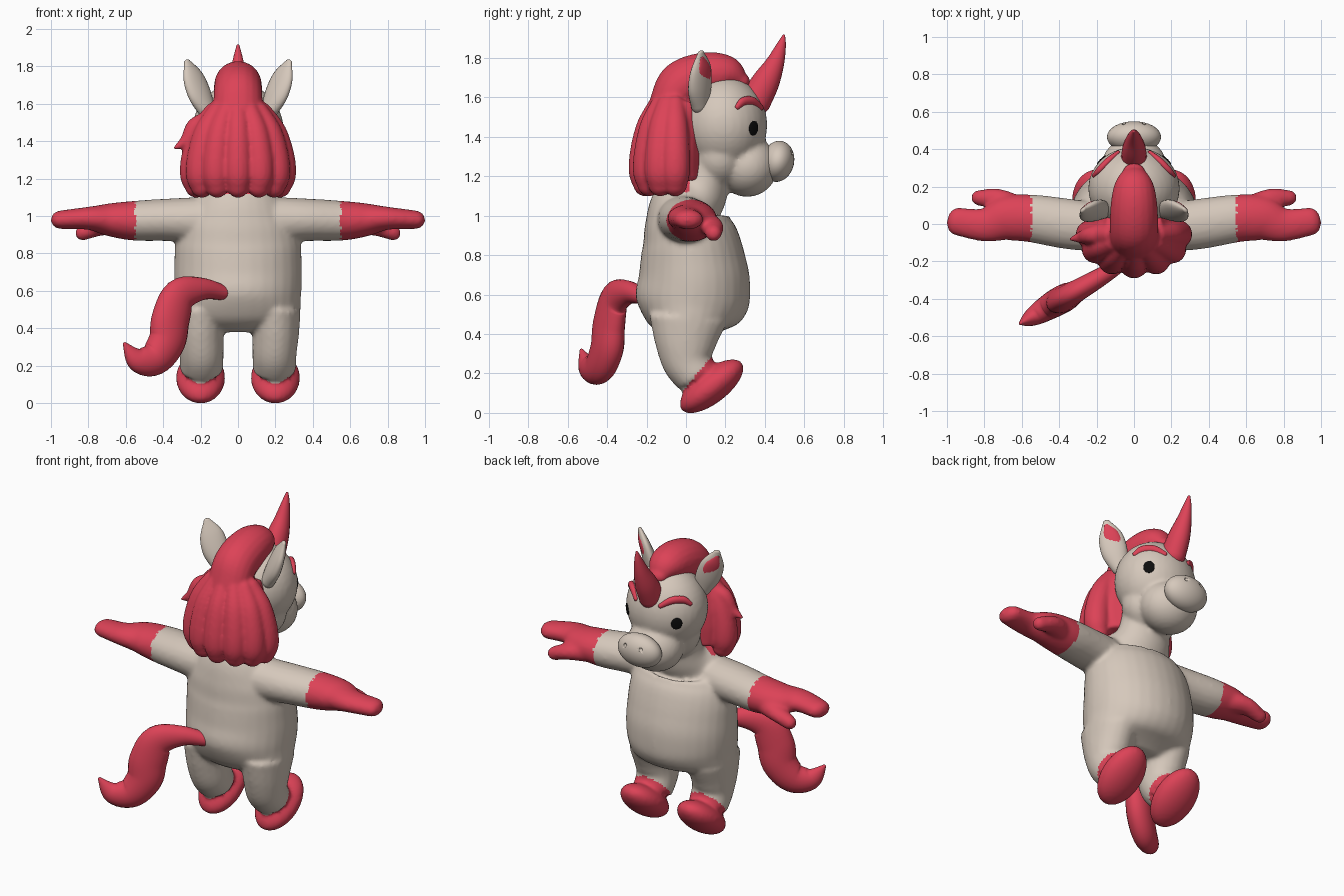
import bpy, bmesh, math
from mathutils import Vector, Matrix, Euler

cube = bpy.data.objects.get("Cube")
if cube:
    bpy.data.objects.remove(cube)


def material(name, rgb):
    m = bpy.data.materials.new(name)
    m.use_nodes = True
    m.diffuse_color = (*rgb, 1)
    m.node_tree.nodes["Principled BSDF"].inputs["Base Color"].default_value = (*rgb, 1)
    return m


CREAM = material("warm cream", (0.67, 0.58, 0.50))
RED = material("raspberry red", (0.72, 0.055, 0.095))
BLACK = material("eye black", (0.004, 0.004, 0.004))
X, Y = Vector((1, 0, 0)), Vector((0, 1, 0))


def spline(a, b, c, d, t):
    return 0.5 * (2 * b + (c - a) * t + (2 * a - 5 * b + 4 * c - d) * t * t
                  + (3 * b - a - 3 * c + d) * t ** 3)


def tube(bm, pts, side, steps=6, segs=20, caps=True):
    """Smooth elliptical tube; each point is x, y, z, half width along side, half depth."""
    p = [pts[0], *pts, pts[-1]]
    path = [[spline(*(p[i + k][j] for k in range(4)), s / steps) for j in range(5)]
            for i in range(len(pts) - 1) for s in range(steps)] + [list(pts[-1])]
    pos = [Vector(q[:3]) for q in path]
    rings = []
    for i, q in enumerate(path):
        t = (pos[min(i + 1, len(pos) - 1)] - pos[max(i - 1, 0)]).normalized()
        rings.append((pos[i], t, max(q[3], 0.002), max(q[4], 0.002)))
    if caps:
        def dome(ring, sign):
            c, t, a, b = ring
            return [(c + t * sign * min(a, b) * math.sin(u), t, a * math.cos(u), b * math.cos(u))
                    for u in (0.4, 0.8, 1.15, 1.4)]
        rings = dome(rings[0], -1)[::-1] + rings + dome(rings[-1], 1)
    loops = []
    for c, t, a, b in rings:
        u = (side - t * side.dot(t)).normalized()
        v = t.cross(u)
        angles = [math.tau * k / segs for k in range(segs)]
        loops.append([bm.verts.new(c + u * a * math.cos(w) + v * b * math.sin(w)) for w in angles])
    for l, m in zip(loops, loops[1:]):
        for k in range(segs):
            n = (k + 1) % segs
            bm.faces.new((l[k], l[n], m[n], m[k]))
    bm.faces.new(loops[0][::-1])
    bm.faces.new(loops[-1])


def ball(bm, center, radii, rot=None):
    turn = rot or Matrix.Identity(4)
    mat = Matrix.Translation(center) @ turn @ Matrix.Diagonal((*radii, 1))
    bmesh.ops.create_uvsphere(bm, u_segments=32, v_segments=20, radius=1, matrix=mat)


def finish(name, bm, mat, voxel=0, smooth=0):
    """Turn the mesh into an object, optionally fused into one soft surface."""
    bmesh.ops.recalc_face_normals(bm, faces=bm.faces)
    me = bpy.data.meshes.new(name)
    bm.to_mesh(me)
    bm.free()
    ob = bpy.data.objects.new(name, me)
    bpy.context.collection.objects.link(ob)
    if voxel:
        r = ob.modifiers.new("fuse", "REMESH")
        r.mode, r.voxel_size = "VOXEL", voxel
        s = ob.modifiers.new("soften", "SMOOTH")
        s.iterations = smooth
        bake(ob)
    ob.data.materials.clear()
    ob.data.materials.append(mat)
    ob.data.shade_smooth()
    return ob


def bake(ob):
    bpy.context.view_layer.update()
    deps = bpy.context.evaluated_depsgraph_get()
    ob.data = bpy.data.meshes.new_from_object(ob.evaluated_get(deps))
    ob.modifiers.clear()


# Body: torso and neck, legs, feet, arms, hands and head fused together
bm = bmesh.new()
torso = [(0.38, 0.02, 0.2, 0.1), (0.45, 0.02, 0.32, 0.22), (0.55, 0.03, 0.335, 0.285),
         (0.66, 0.04, 0.342, 0.285), (0.76, 0.035, 0.34, 0.27), (0.86, 0.025, 0.335, 0.25),
         (0.96, 0.01, 0.31, 0.22), (1.05, 0.015, 0.25, 0.19), (1.12, 0.07, 0.18, 0.145),
         (1.2, 0.1, 0.16, 0.125), (1.35, 0.14, 0.16, 0.12)]
tube(bm, [(0, y, z, a, b) for z, y, a, b in torso], X, segs=32, caps=False)
for s in (1, -1):
    tube(bm, [(0.2 * s, 0.01, 0.48, 0.135, 0.2), (0.2 * s, 0.0, 0.36, 0.125, 0.16),
              (0.195 * s, 0.01, 0.26, 0.118, 0.13), (0.195 * s, 0.06, 0.18, 0.118, 0.11)],
         X, caps=False)
    ball(bm, (0.2 * s, 0.13, 0.135), (0.132, 0.195, 0.085), Matrix.Rotation(math.radians(38), 4, "X"))
    tube(bm, [(0.15 * s, -0.02, 0.975, 0.13, 0.13), (0.35 * s, 0.0, 0.98, 0.135, 0.115),
              (0.55 * s, 0.03, 0.975, 0.128, 0.107), (0.68 * s, 0.03, 0.98, 0.12, 0.09),
              (0.8 * s, -0.005, 0.988, 0.09, 0.062), (0.95 * s, 0.015, 0.98, 0.075, 0.05)], Y)
    tube(bm, [(0.62 * s, 0.08, 0.96, 0.07, 0.07), (0.73 * s, 0.13, 0.945, 0.06, 0.05),
              (0.83 * s, 0.14, 0.91, 0.042, 0.042)], Y)
ball(bm, (0, 0.19, 1.46), (0.245, 0.222, 0.25))
ball(bm, (0, 0.31, 1.25), (0.175, 0.155, 0.155))
ball(bm, (0, 0.17, 1.3), (0.2, 0.15, 0.17))
body = finish("body", bm, CREAM, 0.0125, 8)

# Red gloves, soles and hairline
body.data.materials.append(RED)
for f in body.data.polygons:
    x, y, z = f.center
    glove = abs(x) > 0.55
    foot = z < 0.36 and 0.24 * (y + 0.05) > 0.2 * (z - 0.07)
    hair = z > 1.12 and y < 0.02
    f.material_index = int(glove or foot or hair)

# Muzzle with two nostril dents
bm = bmesh.new()
ball(bm, (0, 0.465, 1.275), (0.145, 0.083, 0.105), Matrix.Rotation(math.radians(-12), 4, "X"))
muzzle = finish("muzzle", bm, CREAM)
bm = bmesh.new()
for s in (1, -1):
    ball(bm, (0.055 * s, 0.545, 1.32), (0.011, 0.02, 0.013))
cutter = finish("nostril_cutter", bm, CREAM)
cutter.hide_render = True
cutter.hide_set(True)
cut = muzzle.modifiers.new("nostrils", "BOOLEAN")
cut.operation, cut.object = "DIFFERENCE", cutter

# Horn
bm = bmesh.new()
tube(bm, [(0, 0.35, 1.58, 0.07, 0.08), (0, 0.405, 1.68, 0.062, 0.07), (0, 0.45, 1.77, 0.043, 0.048),
          (0, 0.482, 1.86, 0.022, 0.025), (0, 0.495, 1.91, 0.008, 0.008)], X)
finish("horn", bm, RED)


def on_head(p):
    hit, loc, normal, _ = body.closest_point_on_mesh(Vector(p))
    return loc, normal


# Eyes, brows and ears on both sides
for s, tag in ((1, "left"), (-1, "right")):
    loc, n = on_head((0.2 * s, 0.37, 1.44))
    bm = bmesh.new()
    ball(bm, loc, (0.033, 0.038, 0.006), n.to_track_quat("Z", "Y").to_matrix().to_4x4())
    finish(tag + "_eye", bm, BLACK)

    bm = bmesh.new()
    brow = [(0.1, 0.42, 1.56, 0.014), (0.16, 0.37, 1.6, 0.022), (0.21, 0.31, 1.595, 0.022),
            (0.24, 0.27, 1.56, 0.014)]
    tube(bm, [(*on_head((x * s, y, z))[0], r, r * 0.8) for x, y, z, r in brow], Vector((0, 0, 1)))
    finish(tag + "_brow", bm, RED)

    face = Vector((0.65 * s, 0.76, 0))
    across = Vector((0.76 * s, -0.65, 0))
    ear = [(0.165, 0.07, 1.56, 0.05, 0.04), (0.205, 0.07, 1.65, 0.076, 0.04),
           (0.24, 0.075, 1.745, 0.068, 0.03), (0.272, 0.075, 1.825, 0.02, 0.012)]
    bm = bmesh.new()
    tube(bm, [(x * s, y, z, a, b) for x, y, z, a, b in ear], across)
    finish(tag + "_ear", bm, CREAM)
    bm = bmesh.new()
    tube(bm, [(x * s + face.x * b * 0.6, y + face.y * b * 0.6, 1.62 + (z - 1.56) * 0.68,
               a * 0.66, b * 0.5) for x, y, z, a, b in ear], across)
    finish(tag + "_inner_ear", bm, RED)

# Mane: crest over the head, hanging locks around the neck, one loose flick
bm = bmesh.new()
crest = [(0.28, 1.68, 0.06, 0.045), (0.21, 1.715, 0.105, 0.095), (0.1, 1.71, 0.125, 0.118),
         (-0.02, 1.66, 0.13, 0.125), (-0.085, 1.57, 0.13, 0.1), (-0.11, 1.47, 0.12, 0.09)]
tube(bm, [(0, y, z, a, b) for y, z, a, b in crest], X)
tube(bm, [(0, -0.05, 1.17, 0.22, 0.15), (0, -0.06, 1.3, 0.24, 0.16), (0, -0.04, 1.43, 0.22, 0.14),
          (0, 0.0, 1.58, 0.15, 0.1)], X, caps=False)
for i in range(7):
    w = math.radians(-90 + 30 * i)
    lock = [(1.56, 0.55, 0.05), (1.45, 0.82, 0.066), (1.32, 0.97, 0.074), (1.22, 1.0, 0.075),
            (1.16, 0.95, 0.062)]
    tube(bm, [(0.235 * k * math.sin(w), -0.055 - 0.16 * k * math.cos(w), z, r, r)
              for z, k, r in lock], X)
tube(bm, [(-0.16, -0.05, 1.52, 0.05, 0.04), (-0.23, -0.06, 1.48, 0.045, 0.045),
          (-0.275, -0.07, 1.405, 0.035, 0.035), (-0.335, -0.08, 1.365, 0.012, 0.012)], Y)
finish("mane", bm, RED, 0.011, 3)

# Curling tail
bm = bmesh.new()
tube(bm, [(-0.08, -0.22, 0.59, 0.04, 0.04), (-0.19, -0.29, 0.61, 0.05, 0.06),
          (-0.31, -0.36, 0.575, 0.06, 0.095), (-0.36, -0.39, 0.45, 0.07, 0.11),
          (-0.38, -0.4, 0.33, 0.075, 0.105), (-0.45, -0.44, 0.235, 0.07, 0.09),
          (-0.54, -0.495, 0.235, 0.05, 0.065), (-0.605, -0.53, 0.315, 0.01, 0.012)],
     Vector((0.5, -0.87, 0)))
finish("tail", bm, RED)
